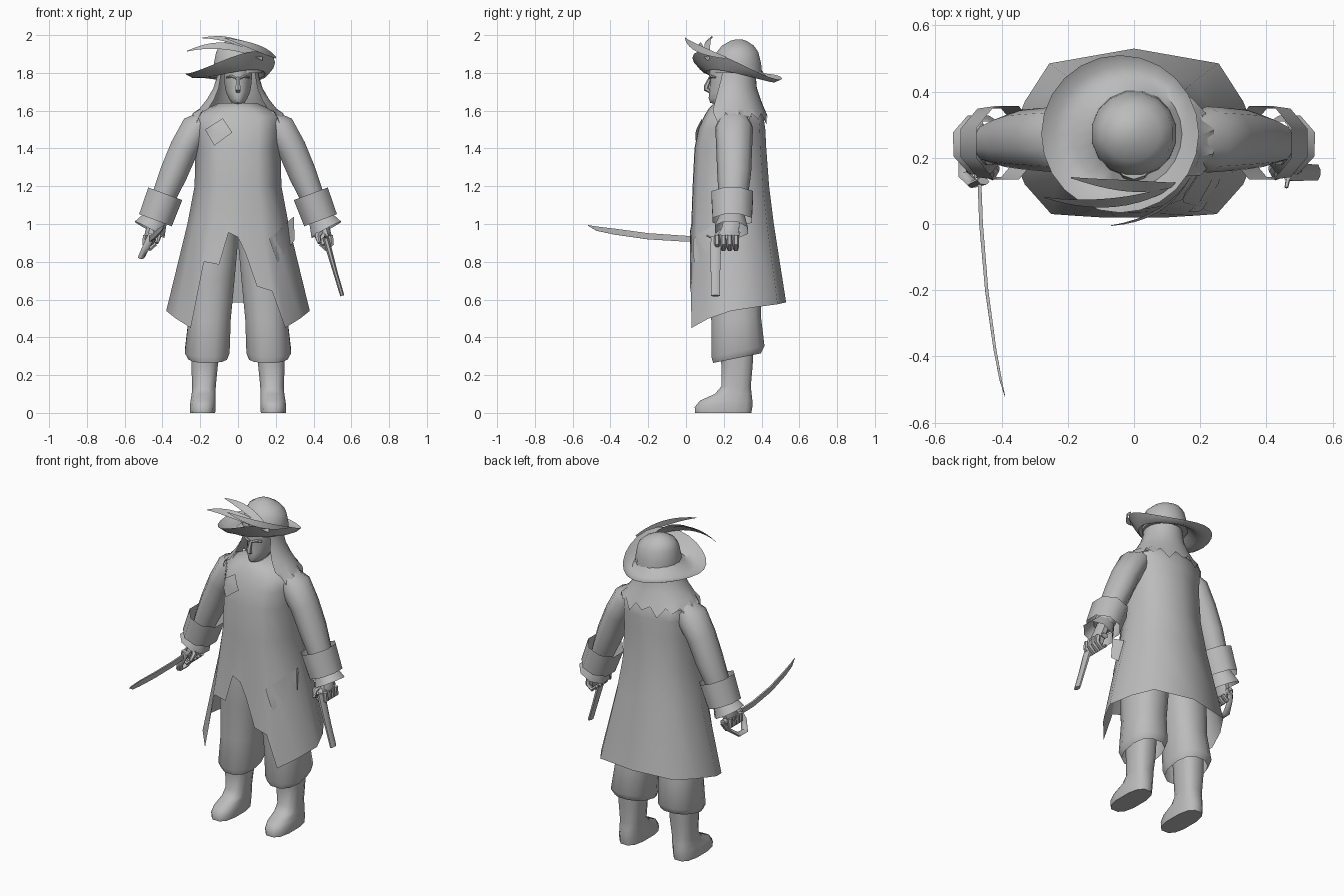
import bpy, bmesh, math
from mathutils import Vector
from mathutils.bvhtree import BVHTree

grey = bpy.data.materials.new("plain grey")
grey.diffuse_color = (0.5, 0.5, 0.5, 1)


def loft(name, rings, caps=(True, True), closed=True):
    """Skin a list of equal-length point rings."""
    bm = bmesh.new()
    vs = [[bm.verts.new(p) for p in r] for r in rings]
    n = len(vs[0])
    for r, s in zip(vs, vs[1:]):
        for i in range(n if closed else n - 1):
            j = (i + 1) % n
            bm.faces.new((r[i], r[j], s[j], s[i]))
    if caps[0]:
        bm.faces.new(vs[0])
    if caps[1]:
        bm.faces.new(vs[-1])
    bmesh.ops.recalc_face_normals(bm, faces=bm.faces)
    me = bpy.data.meshes.new(name)
    bm.to_mesh(me)
    bm.free()
    me.materials.append(grey)
    ob = bpy.data.objects.new(name, me)
    bpy.context.collection.objects.link(ob)
    return ob


def oval(cx, z, rx, yf, yb, n=12, p=1.0, slant=0.0):
    """Level ring from front yf to back yb; p < 1 squares it off."""
    out = []
    for i in range(n):
        a = 2 * math.pi * (i + 0.5) / n
        c, s = math.cos(a), math.sin(a)
        y = math.copysign(abs(s) ** p, s) * (yb - yf) / 2
        out.append((cx + rx * math.copysign(abs(c) ** p, c), (yf + yb) / 2 + y, z + slant * y))
    return out


def tube(name, pts, ref=(0, 1, 0), n=10, caps=(True, True), sx=1):
    """Tube along points (x, y, z, radius across, radius along ref)."""
    P = [Vector((sx * p[0], p[1], p[2])) for p in pts]
    rings = []
    for i, p in enumerate(P):
        t = (P[min(i + 1, len(P) - 1)] - P[max(i - 1, 0)]).normalized()
        a = t.cross(Vector(ref)).normalized()
        b = a.cross(t)
        rings.append([p + a * pts[i][3] * math.cos(2 * math.pi * (k + .5) / n)
                      + b * pts[i][4] * math.sin(2 * math.pi * (k + .5) / n) for k in range(n)])
    return loft(name, rings, caps)


# Coat: ragged hem points, right half from front centre to back centre
right = [(.04, .02, .845), (.10, .02, .67), (.18, .025, .645), (.25, .03, .45), (.33, .12, .50),
         (.38, .24, .54), (.33, .37, .56), (.256, .485, .575), (0, .53, .585)]
left = [(-.256, .485, .575), (-.33, .37, .56), (-.38, .24, .54), (-.33, .12, .50), (-.25, .03, .45),
        (-.18, .025, .80), (-.10, .02, .785), (-.05, .02, .955), (0, .02, .93)]
hem = right + left
coat_rings = []
for z, hx, yf, yb in [(1.64, .10, .15, .36), (1.61, .17, .12, .39), (1.57, .24, .095, .41),
                      (1.5, .235, .065, .42), (1.4, .225, .045, .425), (1.2, .23, .035, .44),
                      (1.0, .268, .028, .465)]:
    ring = []
    for x, y, _ in hem:
        f = x / .38
        v = (y - .02) / .51
        ring.append((f * hx, yf + v * (yb - yf) + .05 * f * f * (1 - v), z))
    coat_rings.append(ring)
coat = loft("coat", coat_rings + [hem], (True, False))

# Patch and pocket: thin plates laid on the coat
tree = BVHTree.FromPolygons([v.co for v in coat.data.vertices], [p.vertices for p in coat.data.polygons])


def patch(name, corners, lift=.006, n=4):
    c = [Vector((x, 0, z)) for x, z in corners]
    rows = []
    for i in range(n + 1):
        row = []
        for j in range(n + 1):
            q = c[0].lerp(c[1], j / n).lerp(c[3].lerp(c[2], j / n), i / n)
            hit = tree.ray_cast(Vector((q.x, -1, q.z)), Vector((0, 1, 0)))[0]
            y = hit.y if hit else tree.find_nearest(Vector((q.x, .15, q.z)))[0].y
            row.append((q.x, y - lift, q.z))
        rows.append(row)
    loft(name, rows, (False, False), False)


patch("chest_patch", [(-.175, 1.50), (-.08, 1.56), (-.03, 1.485), (-.125, 1.415)], .012)
patch("pocket_flap", [(.165, .92), (.295, 1.04), (.30, .915), (.21, .795)], .01)

# Arms, cuffs, frills, trousers, boots
for sx, side in ((-1, "right"), (1, "left")):
    tube(side + "_sleeve", [(.16, .255, 1.575, .04, .07), (.22, .255, 1.51, .085, .1),
                            (.285, .255, 1.40, .08, .095), (.34, .255, 1.27, .078, .09),
                            (.39, .25, 1.15, .068, .078), (.435, .245, 1.03, .055, .06)], sx=sx)
    tube(side + "_cuff", [(.385, .245, 1.16, .104, .12), (.437, .245, 1.02, .1, .112)],
         n=8, caps=(False, False), sx=sx)
    tube(side + "_frill", [(.43, .245, 1.04, .065, .07), (.468, .24, .97, .096, .095)],
         n=8, caps=(False, False), sx=sx)
    tube(side + "_hand", [(.435, .245, 1.03, .035, .045), (.455, .235, .97, .035, .05),
                          (.468, .22, .92, .034, .06), (.47, .215, .89, .02, .05)], n=8, sx=sx)
    for k in range(4):
        y = .165 + .033 * k
        tube(side + "_finger", [(.49, y, .94, .015, .016), (.495, y, .895, .015, .016),
                                (.465, y, .868, .014, .015), (.435, y, .895, .011, .013)], n=6, sx=sx)
    tube(side + "_thumb", [(.445, .2, .97, .016, .016), (.42, .165, .935, .016, .016),
                           (.43, .14, .90, .01, .01)], n=6, sx=sx)
    loft(side + "_trouser_leg", [oval(sx * c, z, r, f, b, 12, .85, s) for c, z, r, f, b, s in [
        (.16, .29, .105, .14, .40, .2), (.163, .325, .122, .13, .42, .2), (.15, .5, .115, .13, .40, .1),
        (.14, .7, .125, .12, .40, 0), (.125, .87, .125, .11, .40, 0), (.11, 1.0, .11, .12, .38, 0)]],
        (False, True))
    loft(side + "_boot", [oval(sx * c, z, r, f, b, 12, .75) for c, z, r, f, b in [
        (.187, 0, .068, .045, .35), (.187, .03, .07, .042, .355), (.185, .065, .068, .07, .355),
        (.182, .10, .065, .15, .35), (.18, .14, .064, .185, .345), (.177, .25, .072, .185, .355),
        (.175, .36, .075, .18, .36)]])

# Sword: blade, grip, hand guard
tube("sword_blade", [(-.468, .16, .925, .008, .02), (-.462, .0, .922, .008, .022),
                     (-.445, -.2, .935, .007, .023), (-.42, -.38, .96, .006, .022),
                     (-.403, -.47, .975, .005, .016), (-.39, -.52, .993, .001, .002)], (0, 0, 1), 4)
tube("sword_grip", [(-.468, .14, .925, .016, .018), (-.466, .30, .92, .018, .02)], (0, 0, 1), 8)
tube("sword_guard", [(-.455, .13, .945, .012, .02), (-.485, .12, .88, .012, .02),
                     (-.512, .15, .825, .012, .02), (-.51, .21, .825, .012, .02),
                     (-.485, .27, .87, .012, .016), (-.465, .30, .92, .012, .014)], (1, 0, .3), 6)

# Pistol: barrel, grip, hammer
tube("pistol_barrel", [(.463, .16, .93, .017, .03), (.48, .157, .87, .017, .03),
                       (.515, .156, .745, .013, .027), (.552, .156, .62, .012, .026)], n=8)
tube("pistol_grip", [(.468, .155, .89, .016, .028), (.46, .185, .94, .016, .026),
                     (.455, .25, .955, .018, .028), (.455, .285, .945, .015, .024)], (1, 0, 0), 8)
tube("pistol_hammer", [(.468, .15, .92, .006, .008), (.46, .11, .94, .005, .006)], (1, 0, 0), 5)

# Head with nose and brow
loft("head", [oval(0, z, r, f, b, 14) for z, r, f, b in [
    (1.56, .065, .16, .33), (1.63, .06, .165, .32), (1.642, .036, .128, .30), (1.665, .05, .12, .32),
    (1.70, .066, .122, .35), (1.75, .074, .128, .36), (1.79, .076, .122, .36), (1.86, .075, .135, .36)]])
tube("nose", [(0, .128, 1.775, .008, .008), (0, .108, 1.728, .014, .014), (0, .106, 1.715, .015, .014),
              (0, .128, 1.70, .011, .008)], n=6)
for sx in (-1, 1):
    tube("brow", [(.01, .126, 1.772, .007, .008), (.035, .132, 1.782, .008, .01),
                  (.058, .155, 1.776, .005, .007)], n=6, sx=sx)

# Long hair, open at the face, with ragged ends
hair_rings = []
for z, rx, ry, cy, spread in [(1.86, .105, .11, .255, 125), (1.78, .112, .115, .255, 125),
                              (1.72, .13, .125, .25, 128), (1.66, .165, .145, .25, 130),
                              (1.61, .205, .165, .25, 130), (1.57, .245, .18, .25, 125)]:
    ring = []
    for k in range(23):
        a = math.radians(spread * (k / 11 - 1))
        low = z < 1.6
        drop = (.06 if k % 4 == 1 else .03) * (k % 2) if low else 0
        ring.append((rx * math.sin(a), cy + (ry + drop * .2) * math.cos(a), z + (.015 if low else 0) - drop))
    hair_rings.append(ring)
loft("hair", hair_rings, (False, False), False)

# Hat: turned-up wavy brim and domed crown
brim = []
for r, cx, wave, base in [(.12, -.005, 0, 1.825), (.165, -.02, .35, 1.785), (.205, -.035, .75, 1.795),
                          (.238, -.042, 1, 1.825)]:
    ring = []
    for k in range(24):
        a = 2 * math.pi * k / 24
        z = .03 * math.cos(a) - .055 * math.sin(a) - .03 * math.sin(2 * a)
        ring.append((cx + r * math.cos(a), .272 + r * math.sin(a), base + wave * z))
    brim.append(ring)
loft("hat_brim", brim, (False, False))
loft("hat_crown", [oval(c, z, r, f, b, 16) for c, z, r, f, b in [
    (0, 1.80, .13, .14, .405), (0, 1.85, .13, .145, .40), (0, 1.91, .118, .16, .385),
    (-.01, 1.945, .09, .19, .36), (-.015, 1.97, .045, .235, .32), (-.015, 1.978, .012, .265, .295)]])


# Feathers: tapered curved blades
def feather(name, a, b, c, width, across):
    a, b, c, w = Vector(a), Vector(b), Vector(c), Vector(across).normalized()
    rows = []
    for k in range(11):
        t = k / 10
        p = a * (1 - t) ** 2 + b * 2 * t * (1 - t) + c * t * t
        h = w * (width * math.sin(math.pi * (.08 + .9 * t)) + .001)
        rows.append([p - h, p, p + h])
    loft(name, rows, (False, False), False)


feather("upper_feather", (.13, .12, 1.88), (.0, .10, 2.0), (-.19, .14, 1.985), .022, (0, .8, .7))
feather("long_feather", (.13, .12, 1.87), (-.05, .03, 1.99), (-.27, .08, 1.915), .022, (0, .6, .8))
feather("curled_feather", (.20, .21, 1.88), (.14, .02, 1.93), (-.07, -.005, 1.985), .018, (.2, .4, .9))

# Smooth shading with crisp sharp edges
bpy.ops.object.select_all(action='DESELECT')
for ob in bpy.context.scene.objects:
    ob.select_set(True)
bpy.context.view_layer.objects.active = coat
bpy.ops.object.shade_smooth_by_angle(angle=math.radians(50))
